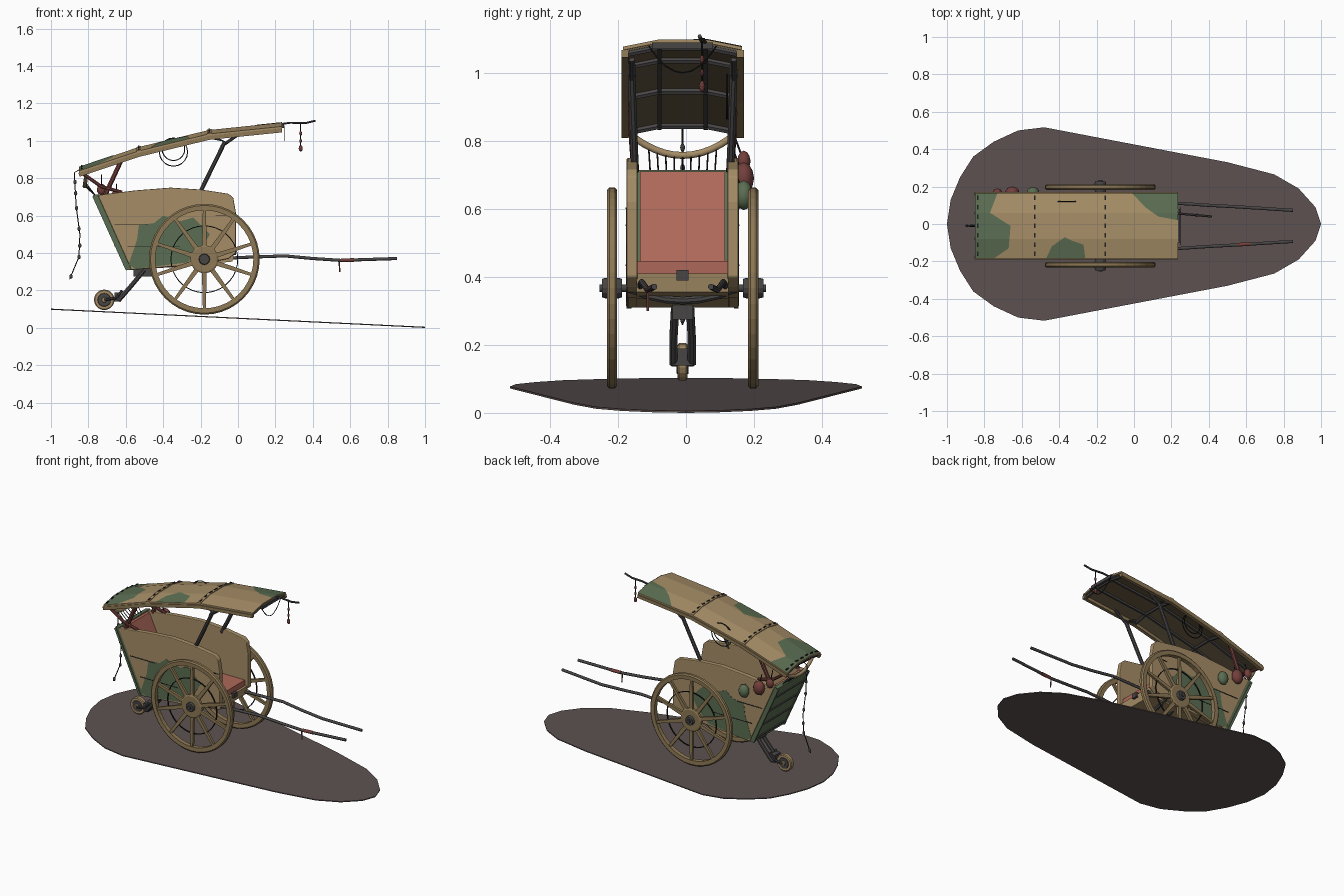
import bpy, bmesh, math
from mathutils import Vector

if "Cube" in bpy.data.objects:
    bpy.data.objects.remove(bpy.data.objects["Cube"])

C = -0.01  # sideways offset of the cart on the ground slab


def mat(name, col):
    m = bpy.data.materials.new(name)
    m.diffuse_color = (*col, 1)
    m.use_nodes = True
    m.node_tree.nodes["Principled BSDF"].inputs["Base Color"].default_value = m.diffuse_color
    return m


TAN = mat("tan", (0.38, 0.27, 0.135))
WOOD = mat("wood", (0.27, 0.19, 0.09))
GREEN = mat("green", (0.105, 0.155, 0.085))
RED = mat("red", (0.42, 0.14, 0.10))
MAROON = mat("maroon", (0.17, 0.05, 0.045))
DARK = mat("dark", (0.065, 0.06, 0.06))
BLACK = mat("black", (0.015, 0.015, 0.015))
SLAB = mat("slab", (0.11, 0.085, 0.082))
LINING = mat("lining", (0.15, 0.11, 0.06))


def obj(name, bm, m, dy=C):
    bmesh.ops.remove_doubles(bm, verts=bm.verts, dist=1e-5)
    bmesh.ops.recalc_face_normals(bm, faces=bm.faces)
    bmesh.ops.translate(bm, verts=bm.verts, vec=(0, dy, 0))
    me = bpy.data.meshes.new(name)
    bm.to_mesh(me)
    bm.free()
    me.materials.append(m)
    o = bpy.data.objects.new(name, me)
    bpy.context.collection.objects.link(o)
    return o


def prism(name, pts, y0, y1, m, bevel=0):
    """Outline in x-z, extruded along y."""
    bm = bmesh.new()
    f = bm.faces.new([bm.verts.new((x, y0, z)) for x, z in pts])
    r = bmesh.ops.extrude_face_region(bm, geom=[f])
    vs = [v for v in r["geom"] if isinstance(v, bmesh.types.BMVert)]
    bmesh.ops.translate(bm, verts=vs, vec=(0, y1 - y0, 0))
    o = obj(name, bm, m)
    if bevel:
        b = o.modifiers.new("bevel", "BEVEL")
        b.width, b.segments = bevel, 2
    return o


def box(name, x0, x1, y0, y1, z0, z1, m):
    return prism(name, [(x0, z0), (x1, z0), (x1, z1), (x0, z1)], y0, y1, m)


def tube(name, pts, r, m, n=8):
    """Round bar swept along a path."""
    bm = bmesh.new()
    pts = [Vector(p) for p in pts]
    rings = []
    for i, p in enumerate(pts):
        t = (pts[min(i + 1, len(pts) - 1)] - pts[max(i - 1, 0)]).normalized()
        ref = Vector((0, 1, 0)) if abs(t.y) < 0.8 else Vector((1, 0, 0))
        u = t.cross(ref).normalized()
        v = t.cross(u)
        rings.append([bm.verts.new(p + r * (math.cos(a) * u + math.sin(a) * v))
                      for a in [2 * math.pi * k / n + math.pi / n for k in range(n)]])
    for a, b in zip(rings, rings[1:]):
        for k in range(n):
            bm.faces.new((a[k], a[(k + 1) % n], b[(k + 1) % n], b[k]))
    bm.faces.new(rings[0])
    bm.faces.new(rings[-1])
    return obj(name, bm, m)


def lathe(name, prof, c, n, m):
    """Closed (radius, y) profile spun round a sideways axle at c."""
    bm = bmesh.new()
    rows = [[bm.verts.new((c[0] + r * math.cos(a), c[1] + y, c[2] + r * math.sin(a))) for r, y in prof]
            for a in [2 * math.pi * k / n for k in range(n)]]
    for k in range(n):
        a, b = rows[k], rows[(k + 1) % n]
        for j in range(len(prof)):
            i = (j + 1) % len(prof)
            bm.faces.new((a[j], a[i], b[i], b[j]))
    return obj(name, bm, m)


def disc(name, r, w, c, n, m):
    return lathe(name, [(0, -w / 2), (r * 0.9, -w / 2), (r, -w / 3), (r, w / 3), (r * 0.9, w / 2), (0, w / 2)], c, n, m)


def ball(name, c, r, m, stretch=1.0):
    bm = bmesh.new()
    bmesh.ops.create_icosphere(bm, subdivisions=2, radius=r)
    bmesh.ops.scale(bm, verts=bm.verts, vec=(1, 0.8, stretch))
    bmesh.ops.translate(bm, verts=bm.verts, vec=c)
    return obj(name, bm, m)


# sloping ground slab, egg shaped
half = [(-0.98, 0.13), (-0.93, 0.25), (-0.86, 0.36), (-0.75, 0.44), (-0.62, 0.5), (-0.48, 0.517),
        (0.5, 0.33), (0.75, 0.265), (0.88, 0.19), (0.97, 0.09)]
egg = [(-1, 0)] + half + [(1, 0)] + [(x, -y) for x, y in reversed(half)]
bm = bmesh.new()
f = bm.faces.new([bm.verts.new((x, y, 0.0545 - 0.0485 * x)) for x, y in egg])
g = bmesh.ops.extrude_face_region(bm, geom=[f])["geom"]
bmesh.ops.translate(bm, verts=[v for v in g if isinstance(v, bmesh.types.BMVert)], vec=(0, 0, -0.006))
obj("ground_slab", bm, SLAB, 0)

# big wheels
AX, AZ = -0.18, 0.367
for s in (-1, 1):
    c = (AX, s * 0.2075, AZ)
    lathe("wheel_rim", [(0.262, -0.014), (0.288, -0.015), (0.296, -0.008), (0.296, 0.008),
                        (0.288, 0.015), (0.262, 0.014)], c, 40, WOOD)
    lathe("wheel_band", [(0.176, -0.004), (0.181, -0.004), (0.181, 0.004), (0.176, 0.004)], c, 36, BLACK)
    disc("wheel_hub", 0.075, 0.026, c, 20, WOOD)
    disc("hub_cap", 0.03, 0.06, c, 12, DARK)
    for k in range(10):
        a = math.radians(36 * k + 18)
        d, e = Vector((math.cos(a), 0, math.sin(a))), Vector((-math.sin(a), 0, math.cos(a)))
        q = [d * 0.06 + e * 0.013, d * 0.265 + e * 0.008, d * 0.265 - e * 0.008, d * 0.06 - e * 0.013]
        prism("wheel_spoke", [(AX + p.x, AZ + p.z) for p in q], c[1] - 0.008, c[1] + 0.008, WOOD)
tube("axle", [(AX, -0.245, AZ), (AX, 0.245, AZ)], 0.012, DARK)
for dx in (-0.05, 0.05):
    tube("leaf_spring", [(AX + dx, y, 0.33 + 1.4 * y * y) for y in (-0.16, -0.1, -0.05, 0, 0.05, 0.1, 0.16)], 0.012, DARK)

# body sides with camouflage patch and plank lines
side = [(-0.75, 0.71), (-0.55, 0.735), (-0.36, 0.75), (-0.2, 0.74), (-0.05, 0.717), (-0.025, 0.695), (-0.012, 0.62),
        (-0.012, 0.4), (-0.05, 0.37), (-0.2, 0.34), (-0.57, 0.31)]
patch = [(-0.585, 0.34), (-0.54, 0.47), (-0.53, 0.55), (-0.45, 0.56), (-0.40, 0.60), (-0.31, 0.57), (-0.24, 0.59),
         (-0.15, 0.5), (-0.2, 0.42), (-0.27, 0.35), (-0.55, 0.315)]
for s in (-1, 1):
    prism("body_side", side, s * 0.132, s * 0.165, TAN, 0.005)
    prism("side_patch", patch, s * 0.165, s * 0.1665, GREEN)
    for x0, x1, z in ((-0.59, -0.31, 0.432), (-0.66, -0.48, 0.55), (-0.12, -0.02, 0.6)):
        box("plank_line", x0, x1, s * 0.165, s * 0.168, z, z + 0.004, BLACK)

# raked back with battens
prism("body_back", [(-0.775, 0.71), (-0.595, 0.31), (-0.565, 0.31), (-0.745, 0.715)], -0.16, 0.16, GREEN)
for t in (0.05, 0.3, 0.55, 0.8):
    x, z = -0.595 - 0.18 * t, 0.31 + 0.4 * t
    prism("back_batten", [(x, z), (x - 0.008, z + 0.003), (x - 0.013, z + 0.012), (x - 0.006, z + 0.014)], -0.16, 0.16, DARK)
for s in (-1, 1):
    tube("back_corner", [(-0.772, s * 0.158, 0.705), (-0.593, s * 0.158, 0.31)], 0.01, GREEN, 4)

# floor box and red seat
prism("seat_box", [(-0.57, 0.31), (-0.2, 0.335), (-0.03, 0.355), (-0.02, 0.41), (-0.58, 0.41)], -0.135, 0.135, TAN)
box("seat_cushion", -0.6, -0.035, -0.132, 0.132, 0.41, 0.447, RED)
prism("seat_back", [(-0.6, 0.44), (-0.725, 0.71), (-0.75, 0.71), (-0.62, 0.43)], -0.125, 0.125, RED)
box("seat_clasp", -0.03, -0.01, -0.018, 0.018, 0.39, 0.42, DARK)

# rear rail on spindles
rail = [(-0.82 + 0.4 * y * y, y, 0.757 + 2.6 * y * y) for y in [-0.14 + 0.028 * k for k in range(11)]]
tube("rear_rail", rail, 0.011, TAN)
for k in range(9):
    y = -0.1 + 0.025 * k
    tube("spindle", [(-0.76, y * 0.95, 0.705), (-0.82, y, 0.757 + 2.6 * y * y)], 0.0025, BLACK, 5)

# pulling shafts
for s in (-1, 1):
    tube("shaft", [(-0.58, s * 0.12, 0.318), (-0.3, s * 0.125, 0.345), (0, s * 0.125, 0.376), (0.25, s * 0.12, 0.385),
                   (0.4, s * 0.11, 0.371), (0.55, s * 0.102, 0.361), (0.85, s * 0.083, 0.371)], 0.009, DARK)
tube("shaft_wrap", [(0.55, -0.101, 0.362), (0.62, -0.097, 0.363)], 0.0105, MAROON)
tube("shaft_tie", [(0.54, -0.102, 0.365), (0.545, -0.102, 0.3)], 0.004, MAROON, 5)

# rear prop with small wheel
box("prop_bracket", -0.56, -0.46, -0.03, 0.03, 0.275, 0.325, DARK)
for s in (-1, 1):
    tube("prop_leg", [(-0.5, s * 0.022, 0.31), (-0.575, s * 0.027, 0.22), (-0.64, s * 0.027, 0.145)], 0.013, DARK)
    tube("prop_fork", [(-0.62, s * 0.03, 0.2), (-0.65, s * 0.028, 0.16), (-0.715, s * 0.026, 0.15)], 0.008, DARK)
box("prop_crossbar", -0.66, -0.625, -0.03, 0.03, 0.14, 0.19, DARK)
disc("small_wheel", 0.055, 0.03, (-0.715, 0, 0.15), 20, TAN)
disc("small_wheel_ring", 0.038, 0.036, (-0.715, 0, 0.15), 16, DARK)
disc("small_wheel_hub", 0.015, 0.06, (-0.715, 0, 0.15), 10, TAN)

# canopy: faceted arch over a stepped slope
XS, ZS = [-0.85, -0.53, -0.155, 0.235], [0.86, 0.967, 1.058, 1.098]
YS = [-0.175, -0.07, 0.07, 0.175]


def cz(x, y):
    i = 0 if x < XS[1] else 1 if x < XS[2] else 2
    t = (x - XS[i]) / (XS[i + 1] - XS[i])
    return ZS[i] + t * (ZS[i + 1] - ZS[i]) - max(0, abs(y) - 0.07) * 0.2


def sheet(name, xs, top, bot, m):
    bm = bmesh.new()
    rows = [[bm.verts.new((x, y, cz(x, y) + top)) for y in YS] +
            [bm.verts.new((x, y, cz(x, y) + bot)) for y in reversed(YS)] for x in xs]
    for a, b in zip(rows, rows[1:]):
        for k in range(8):
            bm.faces.new((a[k], a[(k + 1) % 8], b[(k + 1) % 8], b[k]))
    for r in (rows[0], rows[-1]):
        for k in range(3):
            bm.faces.new((r[k], r[k + 1], r[6 - k], r[7 - k]))
    obj(name, bm, m)


sheet("canopy_top", XS, 0, -0.01, TAN)
sheet("canopy_lining", [-0.845, -0.53, -0.155, 0.23], -0.0095, -0.015, LINING)
for x in XS[1:3]:
    sheet("canopy_lap", [x - 0.012, x, x + 0.012], 0.004, -0.002, TAN)
for x in (-0.835, -0.53, -0.155):
    for k in range(7):
        y = -0.15 + 0.05 * k
        box("stitch", x - 0.004, x + 0.004, y - 0.012, y + 0.012, cz(x, y) - 0.004, cz(x, y) + 0.007, BLACK)
for x in (-0.835, -0.53, -0.155, 0.22):
    tube("canopy_rib", [(x, y, cz(x, y) - 0.022) for y in YS], 0.01, DARK, 6)
for y in YS:
    e = 0.97 * y
    tube("canopy_stringer", [(x, e, cz(x, e) - 0.022) for x in XS], 0.009 if abs(y) < 0.1 else 0.015,
         DARK if abs(y) < 0.1 else WOOD, 4)
box("canopy_front_bar", 0.232, 0.247, -0.09, 0.09, 1.07, 1.09, DARK)
for pts in ([(-0.85, 0.175), (-0.73, 0.175), (-0.77, 0.07), (-0.66, 0.0), (-0.67, -0.12), (-0.75, -0.175), (-0.85, -0.175)],
            [(-0.01, 0.175), (0.235, 0.175), (0.235, 0.03), (0.13, 0.05), (0.06, 0.1)],
            [(-0.47, -0.175), (-0.44, -0.11), (-0.37, -0.06), (-0.33, -0.08), (-0.27, -0.1), (-0.26, -0.175)]):
    bm = bmesh.new()
    bm.faces.new([bm.verts.new((x, y, 0)) for x, y in pts])
    for y in (-0.07, 0.07):
        bmesh.ops.bisect_plane(bm, geom=bm.verts[:] + bm.edges[:] + bm.faces[:], plane_co=(0, y, 0), plane_no=(0, 1, 0))
    for v in bm.verts:
        v.co.z = cz(v.co.x, v.co.y) + 0.002
    obj("canopy_patch", bm, GREEN)

# canopy supports
for s in (-1, 1):
    tube("front_post", [(-0.21, s * 0.14, 0.71), (-0.07, s * 0.15, 0.995), (-0.14, s * 0.15, 1.02)], 0.012, DARK)
    tube("front_brace", [(-0.09, s * 0.15, 0.97), (0.01, s * 0.15, 1.04)], 0.009, DARK)
    tube("rear_post", [(-0.71, s * 0.14, 0.71), (-0.62, s * 0.15, 0.905)], 0.013, MAROON)
    tube("rear_brace", [(-0.83, s * 0.15, 0.825), (-0.73, s * 0.145, 0.755), (-0.62, s * 0.145, 0.725)], 0.01, MAROON)

# hanging ropes, charms and gourds
tail = [(-0.84, 0, 0.85), (-0.875, 0, 0.83), (-0.865, 0, 0.65), (-0.845, 0, 0.5), (-0.85, 0, 0.38), (-0.9, 0, 0.26)]
tube("tail_cord", tail, 0.003, BLACK, 5)
for x, z in ((-0.872, 0.78), (-0.868, 0.72), (-0.863, 0.64), (-0.85, 0.53), (-0.846, 0.44), (-0.85, 0.38), (-0.893, 0.275)):
    ball("tail_bead", (x, 0, z), 0.009, DARK, 1.4)
tube("front_rod", [(0.2, 0.07, 1.085), (0.28, 0.062, 1.097), (0.36, 0.055, 1.095), (0.415, 0.05, 1.108)], 0.006, DARK, 6)
tube("front_cord", [(0.335, 0.057, 1.095), (0.335, 0.057, 0.97)], 0.0025, BLACK, 5)
for z, r in ((1.04, 0.008), (1.0, 0.007), (0.96, 0.011)):
    ball("front_charm", (0.335, 0.057, z), r, MAROON, 1.6)
tube("front_swag", [(0.25, y, 1.0 + 8 * y * y) for y in (-0.1, -0.075, -0.05, -0.025, 0, 0.025, 0.05, 0.075, 0.1)], 0.0025, BLACK, 5)
for r, z in ((0.075, 0.94), (0.06, 0.955)):
    tube("rope_coil", [(-0.345 + r * math.cos(a), 0.13, z + r * math.sin(a))
                       for a in [2 * math.pi * k / 20 for k in range(21)]], 0.003, BLACK, 5)
for x, z, r, m in ((-0.54, 0.64, 0.035, GREEN), (-0.65, 0.69, 0.038, MAROON), (-0.73, 0.74, 0.025, MAROON)):
    ball("gourd", (x, 0.18, z), r, m, 1.25)
    tube("gourd_cord", [(x, 0.18, z), (x, 0.15, z + 0.08)], 0.003, BLACK, 5)
for o in bpy.data.objects:
    if o.name.startswith(("gourd", "shaft", "wheel_rim", "rear_rail", "axle")):
        for p in o.data.polygons:
            p.use_smooth = len(p.vertices) < 5 and not o.name.startswith("wheel")
